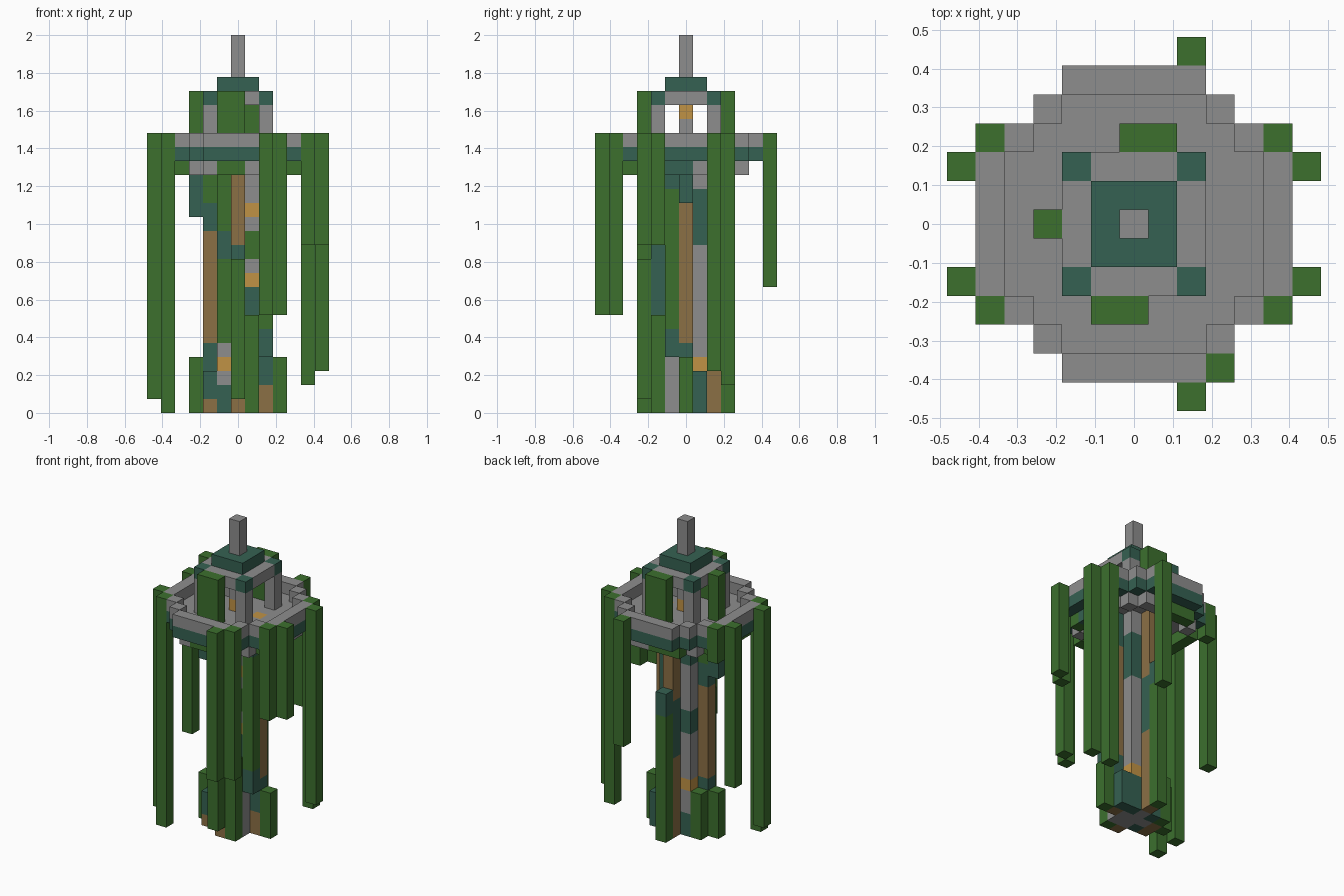
import bpy, bmesh
from mathutils import Matrix, Vector

if "Cube" in bpy.data.objects:
    bpy.data.objects.remove(bpy.data.objects["Cube"], do_unlink=True)

U = 2 / 27  # size of one block


def material(name, rgb):
    m = bpy.data.materials.new(name)
    m.use_nodes = True
    m.diffuse_color = (*rgb, 1)
    m.node_tree.nodes["Principled BSDF"].inputs["Base Color"].default_value = (*rgb, 1)
    return m


# Block letters: S stone, T teal, G green, W wood, O orange
LETTERS = "STGWO"
MATS = [
    material("grey stone", (0.27, 0.27, 0.27)),
    material("dark teal", (0.036, 0.12, 0.085)),
    material("leaf green", (0.045, 0.16, 0.027)),
    material("brown wood", (0.26, 0.16, 0.06)),
    material("orange lamp", (0.53, 0.29, 0.06)),
]


def build(name, blocks):
    """Make one object from (letter, x range, y range, bottom, top) blocks."""
    bm = bmesh.new()
    for letter, (xa, xb), (ya, yb), z0, z1 in blocks:
        size = Vector((xb - xa + 1, yb - ya + 1, z1 - z0)) * U
        mid = Vector(((xa + xb) / 2, (ya + yb) / 2, (z0 + z1) / 2)) * U
        made = bmesh.ops.create_cube(
            bm, size=1, matrix=Matrix.Translation(mid) @ Matrix.Diagonal((*size, 1)))
        for f in {f for v in made["verts"] for f in v.link_faces}:
            f.material_index = LETTERS.index(letter)
    mesh = bpy.data.meshes.new(name)
    bm.to_mesh(mesh)
    bm.free()
    for m in MATS:
        mesh.materials.append(m)
    ob = bpy.data.objects.new(name, mesh)
    bpy.context.collection.objects.link(ob)


def column(name, x, y, pattern, base=0):
    """Stack blocks upward, joining equal neighbours into one block."""
    blocks, start = [], 0
    for i in range(1, len(pattern) + 1):
        if i == len(pattern) or pattern[i] != pattern[start]:
            blocks.append((pattern[start], (x, x), (y, y), base + start, base + i))
            start = i
    build(name, blocks)


# Trunk: core, four corner columns and four arms
build("trunk_core", [("S", (-1, 1), (0, 0), 0, 18), ("S", (0, 0), (-1, -1), 0, 18),
                     ("S", (0, 0), (1, 1), 0, 18)])
column("trunk_front_right", -1, -1, "TTSOSGGGGGGTTGGGGS")
column("trunk_front_left", 1, -1, "SSSSTGGTTOSGGSOSSS")
column("trunk_back_left", 1, 1, "TTTOSSSSSSSSTTTTSS")
column("trunk_back_right", -1, 1, "TTSSOSSSSTTSSSSTTS")
column("trunk_front", 0, -2, "WTTTTTTTTTTTWWWWWW")
column("trunk_back", 0, 2, "WWWWWWWTTTTTWWWWWW")
column("trunk_left", 2, 0, "WWTTTWWWWWWWWWWTTT")
column("trunk_right", -2, 0, "WTTTTWWWWWWWWTTGGG")

# Roots and creepers on the trunk
column("root_left", 3, 0, "GGGG")
column("root_right", -3, 0, "GGGG")
column("root_front", 1, -2, "G" * 7)
column("root_back", -2, 1, "GGGG")
column("root_block_right", -2, -1, "WTT")
column("root_block_left", 2, 1, "TTT")
column("creeper_front", 0, -3, "G" * 10, 1)
column("creeper_back", 0, 3, "GGGGGGGGGGGTT")
column("creeper_left", 2, -1, "TTGGGGGGGGGGTT", 4)
column("bracket_right", -3, 0, "TTT", 14)
column("bracket_left", 3, 0, "TT", 15)

# Stepped ring carrying the balcony
build("balcony_support", [
    ("G", (-4, -4), (-2, 2), 17, 18), ("T", (4, 4), (-1, 0), 17, 18),
    ("S", (4, 4), (1, 2), 17, 18), ("G", (4, 4), (-2, -2), 17, 18),
    ("G", (-2, 0), (4, 4), 17, 18), ("S", (1, 2), (4, 4), 17, 18),
    ("S", (-2, -2), (-4, -4), 17, 18), ("G", (-1, 0), (-4, -4), 17, 18),
    ("S", (1, 1), (-4, -4), 17, 18), ("G", (2, 2), (-4, -4), 17, 18),
] + [("S", (x, x), (y, y), 17, 18) for x in (-3, 3) for y in (-3, 3)])

# Balcony floor, with an orange light set in it
build("balcony_floor", [
    ("S", (-4, 4), (-2, -1), 18, 19), ("S", (-4, 4), (1, 2), 18, 19),
    ("S", (-4, 1), (0, 0), 18, 19), ("O", (2, 2), (0, 0), 18, 19),
    ("S", (3, 4), (0, 0), 18, 19),
] + [("S", (-w, w), (y, y), 18, 19) for w, y in ((3, -3), (3, 3), (2, -4), (2, 4))])

# Balcony wall: teal course with a grey rail on top
for name, letter, z in (("balcony_wall", "T", 18), ("balcony_rail", "S", 19)):
    ring = []
    for s in (-1, 1):
        ring.append((letter, (-2, 2), (5 * s, 5 * s), z, z + 1))
        ring.append((letter, (5 * s, 5 * s), (-2, 2), z, z + 1))
        for t in (-1, 1):
            ring.append((letter, (3 * s, 3 * s), (4 * t, 4 * t), z, z + 1))
            ring.append((letter, (4 * s, 4 * s), (3 * t, 3 * t), z, z + 1))
    build(name, ring)

# Lantern room: corner pillars, lamp post, roof and mast
for s, side in ((1, "left"), (-1, "right")):
    for t, end in ((-1, "front"), (1, "back")):
        column(f"pillar_{end}_{side}", 2 * s, 2 * t, "SSST", 19)
column("lamp_post", 0, 0, "OSO", 19)
build("roof", [("S", (-1, 1), (-2, 2), 22, 23), ("S", (-2, -2), (-1, 1), 22, 23),
               ("S", (2, 2), (-1, 1), 22, 23), ("T", (-1, 1), (-1, 1), 23, 24)])
column("mast", 0, 0, "SSS", 24)

# Leaves hanging from the roof
build("roof_leaves_front", [("G", (-1, 0), (-3, -3), 19, 23)])
build("roof_leaves_back", [("G", (0, 1), (3, 3), 19, 23)])
build("roof_leaves_right", [("G", (-3, -3), (0, 0), 19, 23)])

# Long vines hanging from the balcony: x, y, lower end
VINES = ((-6, -2, 1), (-5, -3, 0), (-6, 2, 6), (-5, 3, 17), (6, -2, 12), (5, -3, 12),
         (6, 2, 3), (5, 3, 2), (2, -6, 7), (3, -5, 7), (2, 6, 9))
for x, y, low in VINES:
    column("hanging_vine", x, y, "G" * (20 - low), low)
